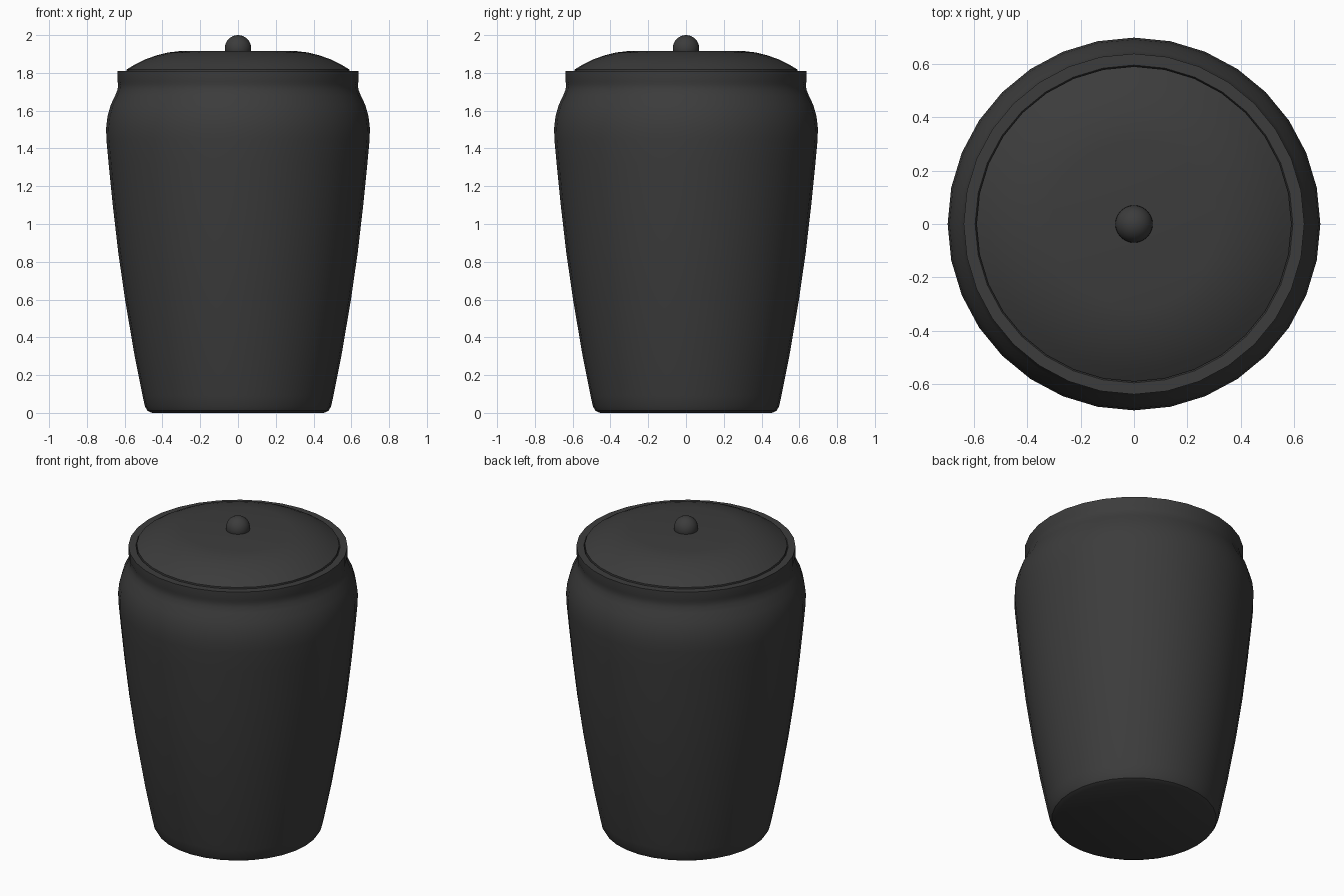
import bpy, bmesh, math

if "Cube" in bpy.data.objects:
    bpy.data.objects.remove(bpy.data.objects["Cube"])

SEGMENTS = 32
dark = bpy.data.materials.new("dark_glaze")
dark.diffuse_color = (0.045, 0.045, 0.045, 1)
dark.use_nodes = True
dark.node_tree.nodes["Principled BSDF"].inputs["Base Color"].default_value = dark.diffuse_color


def finish(obj, angle):
    obj.data.materials.append(dark)
    bpy.ops.object.select_all(action='DESELECT')
    obj.select_set(True)
    bpy.context.view_layer.objects.active = obj
    bpy.ops.object.shade_smooth_by_angle(angle=math.radians(angle))


def lathe(name, profile, angle=40):
    """Spin a (radius, z) profile around the z axis."""
    bm = bmesh.new()
    verts = [bm.verts.new((r, 0, z)) for r, z in profile]
    edges = [bm.edges.new(pair) for pair in zip(verts, verts[1:])]
    bmesh.ops.spin(bm, geom=verts + edges, cent=(0, 0, 0), axis=(0, 0, 1),
                   angle=math.tau, steps=SEGMENTS, use_duplicate=False)
    bmesh.ops.remove_doubles(bm, verts=bm.verts, dist=0.0005)
    bmesh.ops.recalc_face_normals(bm, faces=bm.faces)
    mesh = bpy.data.meshes.new(name)
    bm.to_mesh(mesh)
    bm.free()
    obj = bpy.data.objects.new(name, mesh)
    bpy.context.collection.objects.link(obj)
    finish(obj, angle)
    return obj


# Jar body with shoulder, neck and lip; the mouth is slightly recessed
lathe("jar_body", [
    (0, 0.005), (0.455, 0.005), (0.48, 0.012), (0.493, 0.035), (0.505, 0.09),
    (0.547, 0.30), (0.598, 0.60), (0.634, 0.85), (0.663, 1.10),
    (0.685, 1.32), (0.697, 1.45), (0.698, 1.51), (0.691, 1.57),
    (0.674, 1.63), (0.650, 1.68), (0.638, 1.71), (0.634, 1.74),
    (0.638, 1.755), (0.638, 1.81), (0.595, 1.81), (0.585, 1.79), (0, 1.79)])

# Domed lid with a flat top
lathe("lid", [
    (0, 1.79), (0.58, 1.79), (0.59, 1.80), (0.59, 1.818), (0.545, 1.845),
    (0.49, 1.872), (0.43, 1.893), (0.37, 1.908), (0.31, 1.915), (0, 1.917)])

# Ball knob
bpy.ops.mesh.primitive_uv_sphere_add(segments=32, ring_count=16, radius=0.07,
                                     location=(0, 0, 1.93))
knob = bpy.context.object
knob.name = "lid_knob"
finish(knob, 40)

# Rest the jar exactly on the ground
for v in bpy.data.objects["jar_body"].data.vertices:
    if v.co.z < 0.006:
        v.co.z = 0
